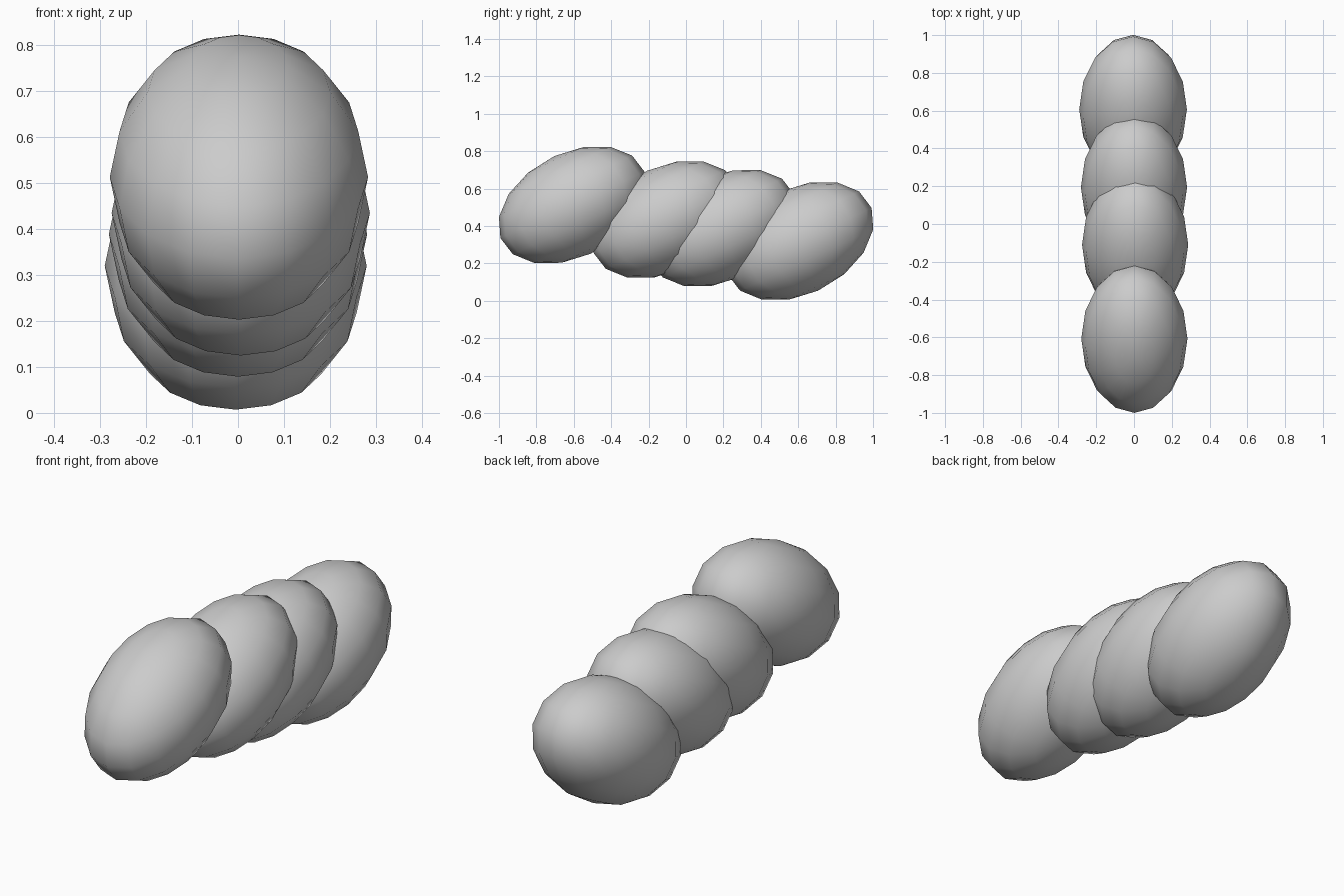
import bpy
from math import radians
from mathutils import Matrix

if "Cube" in bpy.data.objects:
    bpy.data.objects.remove(bpy.data.objects["Cube"])


def segment(name, centre, radii, tilt=28, twist=-5):
    """Smooth 16 x 8 ellipsoid, its long axis tilted up toward the back."""
    bpy.ops.mesh.primitive_uv_sphere_add(segments=16, ring_count=8, radius=1)
    ob = bpy.context.object
    ob.name = name
    ob.data.transform(Matrix.Translation(centre)
                      @ Matrix.Rotation(radians(tilt), 4, 'X')
                      @ Matrix.Diagonal((*radii, 1))
                      @ Matrix.Rotation(radians(twist), 4, 'X'))
    bpy.ops.object.shade_smooth()
    return ob


# Row of four overlapping body segments, descending from front to back
radii = (0.281, 0.425, 0.277)
segment("front_segment", (0.002, -0.607, 0.513), radii)
segment("front_middle_segment", (0.006, -0.11, 0.435), radii)
segment("back_middle_segment", (0.0, 0.195, 0.389), radii)
segment("back_segment", (-0.005, 0.607, 0.32), (0.285, 0.425, 0.282))
